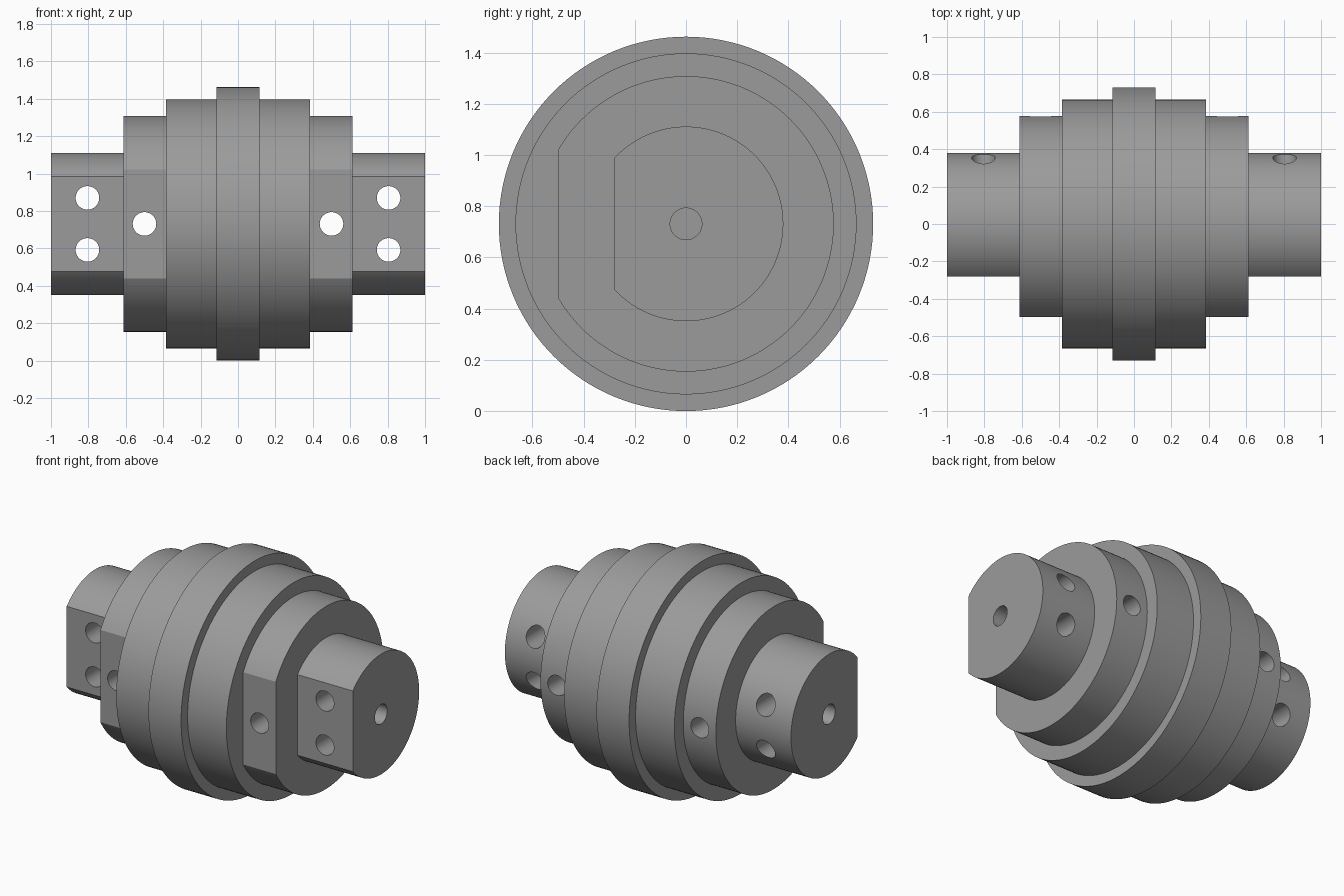
import bpy, bmesh, math
from mathutils import Matrix

if "Cube" in bpy.data.objects:
    bpy.data.objects.remove(bpy.data.objects["Cube"])

AXIS_Z = 0.731
SEG = 128

grey = bpy.data.materials.new("steel grey")
grey.diffuse_color = (0.33, 0.33, 0.33, 1)
grey.use_nodes = True
grey.node_tree.nodes["Principled BSDF"].inputs["Base Color"].default_value = grey.diffuse_color


def extrude_outline(name, outline, x0, x1):
    """Solid made by extruding a (y, z) outline along x."""
    bm = bmesh.new()
    a = [bm.verts.new((x0, y, z + AXIS_Z)) for y, z in outline]
    b = [bm.verts.new((x1, y, z + AXIS_Z)) for y, z in outline]
    n = len(a)
    bm.faces.new(a)
    bm.faces.new(b)
    for i in range(n):
        j = (i + 1) % n
        bm.faces.new((a[i], a[j], b[j], b[i]))
    bmesh.ops.recalc_face_normals(bm, faces=bm.faces)
    return make_object(name, bm)


def make_object(name, bm):
    me = bpy.data.meshes.new(name)
    bm.to_mesh(me)
    bm.free()
    me.materials.append(grey)
    ob = bpy.data.objects.new(name, me)
    bpy.context.collection.objects.link(ob)
    return ob


def round_outline(r, flat=None):
    """Full circle, or a circle with a flat facing the front at y = -flat."""
    if flat is None:
        return [(r * math.cos(2 * math.pi * i / SEG), r * math.sin(2 * math.pi * i / SEG))
                for i in range(SEG)]
    end = math.acos(-flat / r)
    return [(r * math.cos(-end + 2 * end * i / SEG), r * math.sin(-end + 2 * end * i / SEG))
            for i in range(SEG + 1)]


def hole(x, z, r, length, axis, y=0.0):
    """Cylinder cutter along the x or y axis."""
    bm = bmesh.new()
    rot = Matrix.Rotation(math.pi / 2, 4, 'Y' if axis == 'x' else 'X')
    bmesh.ops.create_cone(bm, cap_ends=True, segments=48, radius1=r, radius2=r, depth=length,
                          matrix=Matrix.Translation((x, y, z)) @ rot)
    ob = make_object("hole_cutter", bm)
    ob.hide_render = True
    return ob


def combine(body, tool, operation):
    mod = body.modifiers.new("combine", 'BOOLEAN')
    mod.operation = operation
    mod.solver = 'EXACT'
    mod.object = tool
    bpy.ops.object.select_all(action='DESELECT')
    bpy.context.view_layer.objects.active = body
    body.select_set(True)
    bpy.ops.object.modifier_apply(modifier=mod.name)
    bpy.data.objects.remove(tool, do_unlink=True)


# Central housing with its raised rim
body = extrude_outline("coupling_body", round_outline(0.666), -0.385, 0.385)
combine(body, extrude_outline("rim", round_outline(0.731), -0.114, 0.114), 'UNION')

# Flatted shoulder and shaft end on each side
for s in (-1, 1):
    combine(body, extrude_outline("shoulder", round_outline(0.577, 0.498), s * 0.3, s * 0.613), 'UNION')
    combine(body, extrude_outline("shaft_end", round_outline(0.380, 0.282), s * 0.45, s), 'UNION')

# Cross holes and the blind axial bore on each side
for s in (-1, 1):
    for dz in (-0.139, 0.139):
        combine(body, hole(s * 0.805, AXIS_Z + dz, 0.063, 2, 'y'), 'DIFFERENCE')
    combine(body, hole(s * 0.5, AXIS_Z, 0.063, 2, 'y'), 'DIFFERENCE')
    combine(body, hole(s * 0.75, AXIS_Z, 0.062, 0.72, 'x'), 'DIFFERENCE')

body.data.materials.clear()
body.data.materials.append(grey)
for p in body.data.polygons:
    p.material_index = 0
bpy.ops.object.select_all(action='DESELECT')
body.select_set(True)
bpy.context.view_layer.objects.active = body
bpy.ops.object.shade_smooth_by_angle(angle=math.radians(25))
